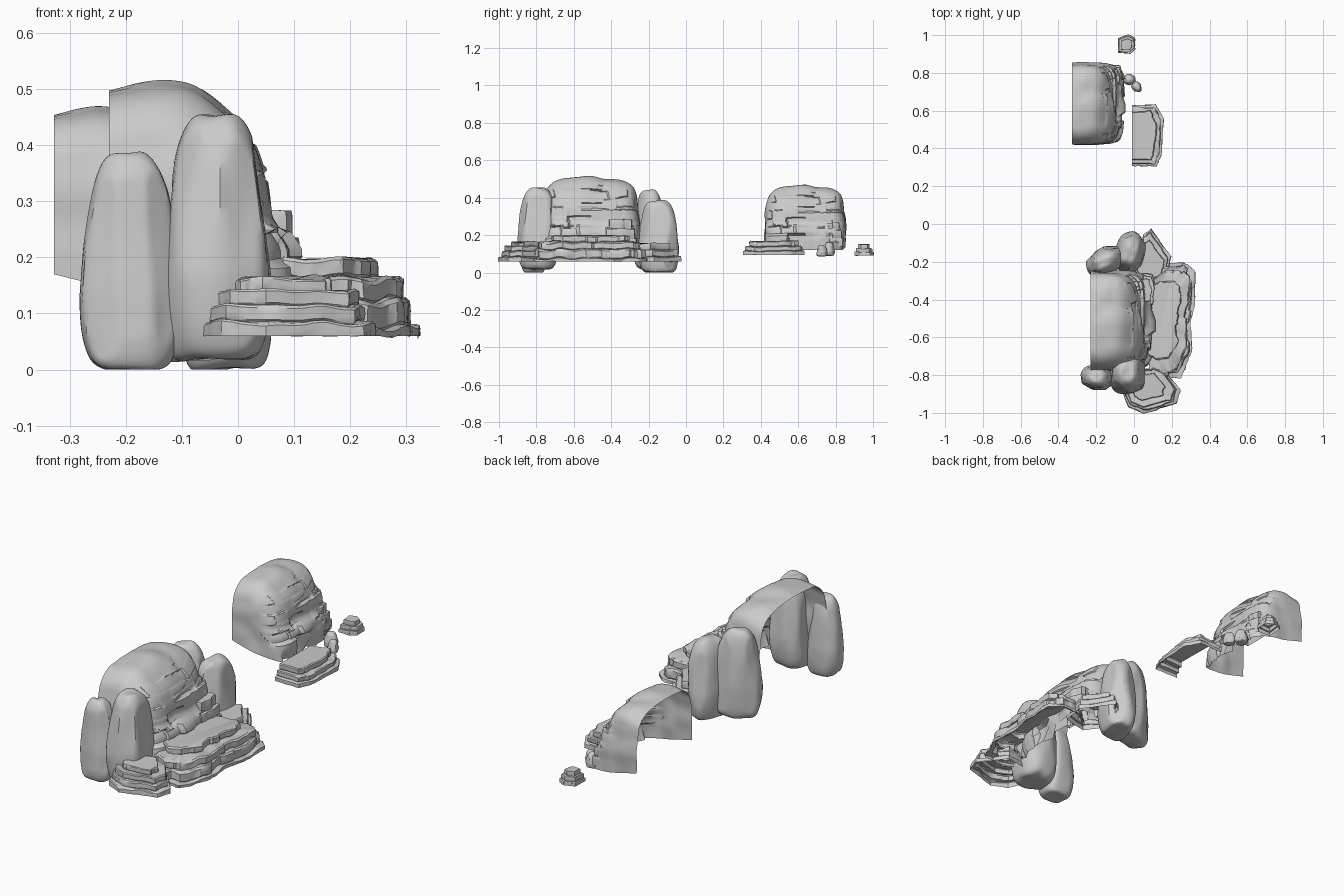
import bpy, bmesh, random
from math import sin, cos, pi, radians, floor
from mathutils import Vector, noise

if "Cube" in bpy.data.objects:
    bpy.data.objects.remove(bpy.data.objects["Cube"])


def finish(name, bm):
    bmesh.ops.recalc_face_normals(bm, faces=bm.faces)
    me = bpy.data.meshes.new(name)
    bm.to_mesh(me)
    bm.free()
    ob = bpy.data.objects.new(name, me)
    bpy.context.collection.objects.link(ob)
    return ob


def loft(name, rings, closed=True, cap_top=False, cut_x=None):
    bm = bmesh.new()
    rows = [[bm.verts.new(p) for p in r] for r in rings]
    n = len(rows[0])
    for a, b in zip(rows, rows[1:]):
        for i in range(n if closed else n - 1):
            j = (i + 1) % n
            bm.faces.new((a[i], a[j], b[j], b[i]))
    if cap_top:
        bm.faces.new(rows[-1])
    bmesh.ops.remove_doubles(bm, verts=bm.verts, dist=1e-5)
    if cut_x is not None:   # leave the back of the shell open
        bmesh.ops.bisect_plane(bm, geom=bm.verts[:] + bm.edges[:] + bm.faces[:],
                               plane_co=(cut_x, 0, 0), plane_no=(-1, 0, 0), clear_outer=True)
    return finish(name, bm)


def spow(v, e):
    return (1 if v >= 0 else -1) * abs(v) ** e


def cell(i, j, seed):
    return random.Random(i * 7919 + j * 104729 + seed * 31).random()


def chip(p, planes):
    """Flatten whatever sticks out past each plane, giving rock facets."""
    for n, d in planes:
        over = p.dot(n) - d
        if over > 0:
            p = p - n * over
    return p


# Hollow cliff, open at the back and underneath: smooth crown, blocky face
def cliff(name, loc, scale):
    nu, nv = 130, 80
    rings = []
    for j in range(nv + 1):
        v = j / nv * pi / 2
        rad, rad_y, hgt = spow(cos(v), 0.46), spow(cos(v), 0.27), spow(sin(v), 0.5)
        ring = []
        for i in range(nu + 1):
            a = -pi / 2 + pi * i / nu
            x = 0.235 * rad * spow(max(cos(a), 0), 0.36)
            y = 0.217 + 0.217 * spow(sin(a), 0.42) * rad_y
            top = 0.335 - 0.5 * max(y - 0.17, 0) ** 2 - 1.1 * max(0.17 - y, 0) ** 2
            top += 0.012 * sin(min(x / 0.15, 1.3) * pi)
            low = 0.05 * (1 - min(x / 0.2, 1))
            z = low + (top - low) * hgt
            # rows of blocks on the face, stepping outward towards the foot
            if x > 0.12:
                row = floor(z / 0.042 + 0.5 * noise.noise((0, y * 9, 1)))
                col = floor(y / 0.08 + z * 1.5 + cell(row, 0, 5))
                w = min((x - 0.12) / 0.07, 1)
                amp = 0.040 if z < 0.13 else 0.020 if z < 0.22 else 0.010
                x += w * (amp * (cell(row, col, 2) - 0.4) + min(max(0, 0.15 - z) * 0.6, 0.028))
                # split running down the crown, dropping the far half back
                if z > 0.2 and y > 0.2 + (z - 0.2) * 0.6:
                    x -= w * 0.012
            nz = noise.noise((x * 12, y * 12, z * 12 + 3))
            y += 0.009 * nz
            z += 0.008 * nz * hgt
            ring.append(Vector(loc) + Vector((x, y, z)) * scale)
        rings.append(ring)
    return loft(name, rings, closed=False)


# Closed rounded boulder with chipped facets and a squarer foot
def boulder(name, loc, size, rot=0, taper=0.2, seed=1, flat=9, power=0.6):
    rnd = random.Random(seed)
    planes = []
    for k in range(flat):
        n = Vector((rnd.uniform(-1, 1), rnd.uniform(-1, 1), rnd.uniform(-0.25, 0.45))).normalized()
        planes.append((n, rnd.uniform(0.86, 1.0)))
    rings = []
    for j in range(41):
        v = -pi / 2 + pi * j / 40
        e = power if v > 0 else 0.25
        ring = []
        for i in range(44):
            a = 2 * pi * i / 44
            r = spow(max(cos(v), 0), e)
            p = Vector((r * spow(cos(a), 0.75), r * spow(sin(a), 0.75), spow(sin(v), 0.75)))
            p.xy = chip(Vector((p.x, p.y, p.z * 0.6)), planes).xy
            p *= 1 + 0.05 * noise.noise(p * 1.6 + Vector((seed * 3.1, 0, 0)))
            t = 1 - taper * max(0, (p.z + 0.3) / 1.3)
            x, y = p.x * size[0] * t, p.y * size[1] * t
            c, s = cos(rot), sin(rot)
            z = max(p.z * size[2], -loc[2])
            ring.append(Vector((loc[0] + x * c - y * s, loc[1] + x * s + y * c, loc[2] + z)))
        rings.append(ring)
    return loft(name, rings)


# Terraced slab shell, open underneath: each step is (scale, height at its top)
def ledge(name, outline, pivot, z0, steps, seed=1, cut_x=None, rough=0.09):
    pts = []
    for k, p in enumerate(outline):
        q = outline[(k + 1) % len(outline)]
        pts += [Vector(p).lerp(Vector(q), t / 8) for t in range(8)]
    pv = Vector(pivot)
    rings = []
    z = z0
    for k, (s, z1) in enumerate(steps):
        for t in (0, 0.12, 0.5, 0.85, 1):
            ring = []
            for i, p in enumerate(pts):
                jag = cell((i + 3 * k) // 5, k, seed)
                bulge = (-0.03 if t == 1 else -0.02 if t == 0 else 0.0) if k or t else 0
                f = s * (1 - rough * jag * (1 if k else 0.4) + bulge
                         + 0.02 * noise.noise((i * 0.6, t * 2, k + seed)))
                q = pv + (p - pv) * f
                zz = z + (z1 - z) * t
                if k or t:
                    zz += 0.010 * noise.noise((q.x * 14, q.y * 14, seed))
                ring.append((q.x, q.y, zz))
            rings.append(ring)
        z = z1
    return loft(name, rings, cap_top=True, cut_x=cut_x)


# The two cliffs share one shape at different sizes
cliff("large_cliff", (-0.23, -0.775, 0.09), 1.22)
cliff("small_cliff", (-0.328, 0.42, 0.12), 1.0)

# Pillars at both ends of the large cliff
pillars = [("front_tall_pillar", (-0.037, -0.79, 0.237), (0.097, 0.112, 0.220), 0.05, 0.2, 3),
           ("front_short_pillar", (-0.192, -0.815, 0.193), (0.09, 0.07, 0.193), 0.0, 0.22, 4),
           ("back_short_pillar", (-0.02, -0.15, 0.193), (0.078, 0.112, 0.193), -0.25, 0.2, 5),
           ("back_tall_pillar", (-0.15, -0.195, 0.23), (0.11, 0.072, 0.212), 0.5, 0.2, 6)]
for name, loc, size, rot, taper, seed in pillars:
    boulder(name, loc, size, rot, taper, seed)

# Terraces along the foot of the large cliff
ledge("middle_ledge",
      [(0.06, -0.80), (0.15, -0.83), (0.25, -0.82), (0.315, -0.68), (0.305, -0.52),
       (0.33, -0.40), (0.325, -0.25), (0.27, -0.20), (0.17, -0.2), (0.06, -0.28)],
      (0.07, -0.50), 0.06, [(1.0, 0.076), (0.96, 0.125), (0.89, 0.163), (0.70, 0.196)], 2, 0.08)
ledge("front_ledge",
      [(-0.08, -0.86), (-0.03, -0.97), (0.05, -1.005), (0.23, -0.955), (0.25, -0.88),
       (0.15, -0.75), (-0.03, -0.78)], (0.05, -0.84), 0.06,
      [(1.0, 0.083), (0.93, 0.112), (0.86, 0.14), (0.6, 0.165)], 3)
ledge("back_ledge",
      [(0.0, -0.25), (0.05, -0.05), (0.09, -0.025), (0.2, -0.17), (0.18, -0.29), (0.05, -0.32)],
      (0.06, -0.24), 0.06, [(1.0, 0.085), (0.92, 0.12), (0.74, 0.155)], 4)

# Block stack leaning on each cliff face
for name, (x, y, z), s in (("large_face_stack", (0.07, -0.35, 0.13), 1.22),
                           ("small_face_stack", (-0.095, 0.77, 0.14), 1.0)):
    ledge(name, [(x + a * s, y + b * s) for a, b in
                 ((-0.03, -0.075), (0.03, -0.07), (0.042, 0), (0.025, 0.07), (-0.03, 0.075))],
          (x - 0.03, y), z, [(1, z + 0.045 * s), (0.9, z + 0.085 * s), (0.7, z + 0.125 * s)], 11)

# Outlying ledge, boulders and little stepped stone near the small cliff
ledge("side_ledge",
      [(-0.03, 0.305), (0.12, 0.305), (0.145, 0.36), (0.16, 0.56), (0.115, 0.635), (-0.03, 0.63)],
      (-0.02, 0.47), 0.095, [(1.0, 0.115), (0.95, 0.14), (0.8, 0.168)], 6, -0.011, 0.06)
boulder("outlying_boulder", (-0.025, 0.765, 0.125), (0.033, 0.03, 0.036), 0.4, 0.3, 31)
boulder("outlying_boulder", (0.015, 0.725, 0.117), (0.025, 0.031, 0.03), 0.7, 0.3, 32)
ledge("stepped_stone",
      [(-0.085, 0.905), (-0.02, 0.9), (0.008, 0.925), (0.008, 0.985), (-0.03, 1.005), (-0.085, 0.985)],
      (-0.04, 0.95), 0.09, [(1.0, 0.108), (0.87, 0.128), (0.62, 0.15)], 7)

# Smooth surfaces with crisp breaks
bpy.ops.object.select_all(action='SELECT')
bpy.context.view_layer.objects.active = bpy.data.objects["large_cliff"]
bpy.ops.object.shade_smooth_by_angle(angle=radians(32))
